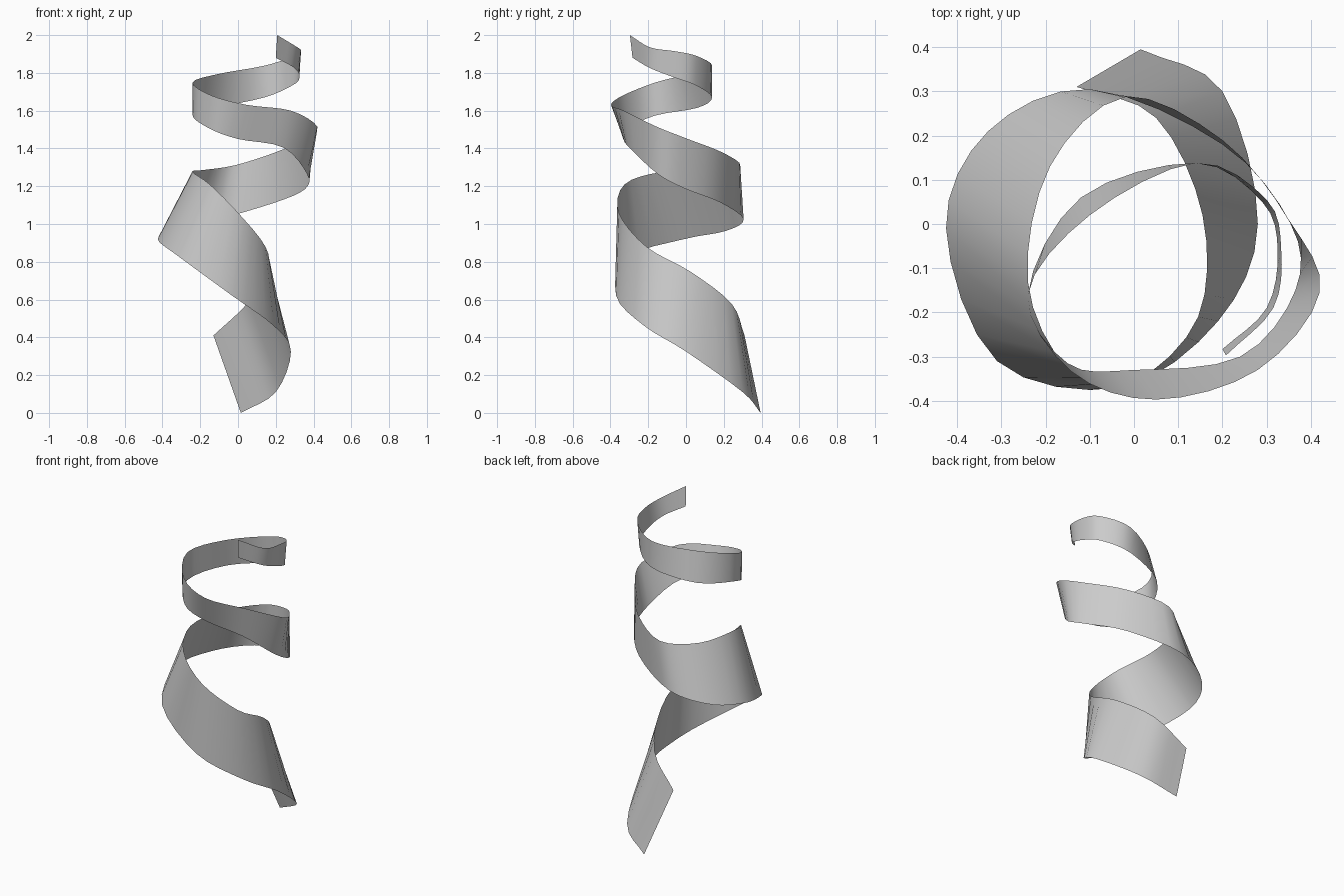
import bpy
from mathutils import Vector

# Guide points of the ribbon's two long edges, about eight per turn
LOWER = [(.015, .395, 0), (.20, .30, .11), (.28, .0, .325), (.19, -.22, .46),
         (-.03, -.37, .62), (-.31, -.31, .825), (-.425, -.01, .92), (-.33, .21, .963),
         (-.10, .305, 1.025), (.20, .18, 1.115), (.355, .0, 1.185), (.365, -.15, 1.265),
         (.24, -.30, 1.405), (.0, -.33, 1.45), (-.15, -.315, 1.505), (-.24, -.16, 1.575),
         (-.12, .06, 1.615), (.14, .138, 1.67), (.29, .05, 1.735), (.325, -.06, 1.775),
         (.30, -.19, 1.825), (.20, -.283, 1.88)]
UPPER = [(-.13, .31, .41), (.05, .24, .58), (.155, .02, .75), (.145, -.21, .88),
         (.0, -.355, 1.06), (-.15, -.325, 1.21), (-.24, -.13, 1.275), (-.19, .13, 1.285),
         (-.02, .287, 1.31), (.20, .19, 1.38), (.35, .01, 1.45), (.42, -.155, 1.515),
         (.28, -.33, 1.60), (.05, -.397, 1.63), (-.14, -.335, 1.68), (-.24, -.16, 1.75),
         (-.10, .02, 1.795), (.14, .138, 1.838), (.30, .055, 1.89), (.333, -.06, 1.915),
         (.315, -.19, 1.935), (.208, -.297, 2.0)]
STEPS = 4


def smooth_path(points):
    """Pass a smooth curve through the guide points."""
    p = [Vector(q) for q in points]
    p = [2 * p[0] - p[1]] + p + [2 * p[-1] - p[-2]]
    path = []
    for a, b, c, d in zip(p, p[1:], p[2:], p[3:]):
        for k in range(STEPS):
            t = k / STEPS
            path.append(.5 * (2 * b + (c - a) * t + (2 * a - 5 * b + 4 * c - d) * t ** 2
                              + (3 * b - a - 3 * c + d) * t ** 3))
    return path + [p[-2]]


# Spiral ribbon: a thin sheet stretched between the two edges
low, high = smooth_path(LOWER), smooth_path(UPPER)
n = len(low)
faces = [(i + 1, i, n + i, n + i + 1) for i in range(n - 1)]
mesh = bpy.data.meshes.new("spiral_ribbon")
mesh.from_pydata(low + high, [], faces)
mesh.update()
ribbon = bpy.data.objects.new("spiral_ribbon", mesh)
bpy.context.collection.objects.link(ribbon)
for poly in mesh.polygons:
    poly.use_smooth = True
